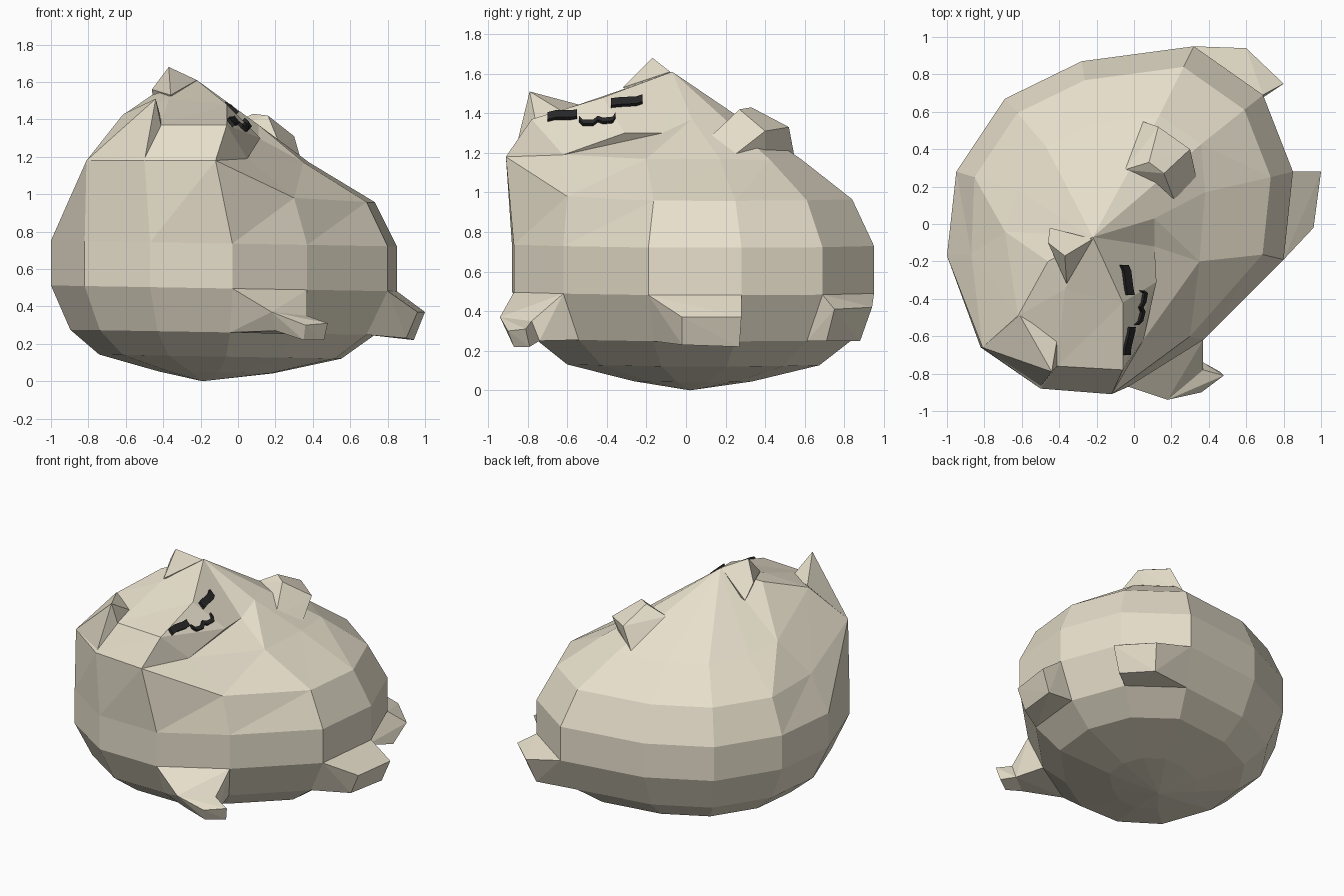
import bpy, bmesh
from mathutils import Vector
from mathutils.bvhtree import BVHTree

if "Cube" in bpy.data.objects:
    bpy.data.objects.remove(bpy.data.objects["Cube"])


def material(name, colour):
    m = bpy.data.materials.new(name)
    m.diffuse_color = (*colour, 1)
    m.use_nodes = True
    m.node_tree.nodes["Principled BSDF"].inputs["Base Color"].default_value = m.diffuse_color
    return m


CREAM = material("cream", (0.80, 0.74, 0.60))
BLACK = material("black", (0.02, 0.02, 0.02))


def finish(name, bm, mat):
    bmesh.ops.recalc_face_normals(bm, faces=bm.faces[:])
    me = bpy.data.meshes.new(name)
    bm.to_mesh(me)
    me.materials.append(mat)
    ob = bpy.data.objects.new(name, me)
    bpy.context.collection.objects.link(ob)
    return ob


def hull(name, points):
    bm = bmesh.new()
    for p in points:
        bm.verts.new(p)
    res = bmesh.ops.convex_hull(bm, input=bm.verts[:])
    junk = {g for g in res["geom_interior"] + res["geom_unused"]
            if isinstance(g, bmesh.types.BMVert)}
    bmesh.ops.delete(bm, geom=list(junk), context="VERTS")
    return finish(name, bm, CREAM)


# Body: twelve-sided girth, scaled into stacked rings
GIRTH = [(0.85, 0.28), (0.80, -0.19), (0.37, -0.62), (-0.03, -0.87),
         (-0.47, -0.88), (-0.82, -0.66), (-1.0, -0.17), (-0.95, 0.28),
         (-0.69, 0.67), (-0.28, 0.87), (0.32, 0.95), (0.69, 0.69)]
CENTRE = Vector((-0.14, 0.03))
BOTTOM, TOP = Vector((-0.19, 0.02, 0)), Vector((-0.22, -0.07, 1.61))


def ring(scale, z, override={}):
    out = []
    for i, p in enumerate(GIRTH):
        q = CENTRE + (Vector(p) - CENTRE) * scale
        out.append(Vector(override.get(i, (q.x, q.y, z - 0.017 * q.x))))
    return out


low = ring(0.88, 0.26)
wide = ring(1.0, 0.495)
shoulder = ring(0.88, 0.97, {
    2: (0.30, -0.60, 0.98), 3: (-0.12, -0.91, 1.18), 4: (-0.50, -0.88, 1.18),
    5: (-0.81, -0.66, 1.18), 6: (-0.87, -0.16, 1.0)})
neck = ring(0.60, 1.17, {
    0: (0.38, 0.17, 1.17), 1: (0.35, -0.20, 1.17), 2: (0.05, -0.62, 1.19),
    3: (-0.06, -0.78, 1.37), 4: (-0.41, -0.76, 1.37), 5: (-0.62, -0.49, 1.42),
    6: (-0.69, -0.04, 1.23)})
brow = [TOP.lerp(p, 0.5) for p in neck]
for i, p in enumerate([(0.11, 0.03, 1.37), (0.11, -0.12, 1.30),
                       (0.12, -0.31, 1.30), (-0.06, -0.42, 1.48),
                       (-0.37, -0.35, 1.51), (-0.46, -0.2, 1.53)]):
    brow[i] = Vector(p)
rings = [ring(0.33, 0.045), ring(0.70, 0.13), low, wide, ring(1.0, 0.735),
         shoulder, neck, brow]

bm = bmesh.new()
loops = [[bm.verts.new(p) for p in r] for r in rings]
bottom, top = bm.verts.new(BOTTOM), bm.verts.new(TOP)
for k in range(12):
    j = (k + 1) % 12
    bm.faces.new((bottom, loops[0][k], loops[0][j]))
    bm.faces.new((top, loops[-1][j], loops[-1][k]))
    for lo, hi in zip(loops, loops[1:]):
        bm.faces.new((lo[k], lo[j], hi[k]))
        bm.faces.new((lo[j], hi[j], hi[k]))
surface = BVHTree.FromBMesh(bm)
finish("body", bm, CREAM)


# Feet grow out of single side faces of the body
def base(i):
    return [wide[i], wide[(i + 1) % 12], low[i], low[(i + 1) % 12]]


ankle = [(0.18, -0.94, 0.37), (0.37, -0.78, 0.35),
         (0.20, -0.88, 0.27), (0.37, -0.74, 0.25)]
hull("front_foot", base(2) + ankle)
hull("front_toe", ankle + [(0.36, -0.90, 0.30), (0.48, -0.81, 0.31),
                           (0.46, -0.79, 0.22), (0.35, -0.87, 0.22)])
hull("side_foot", base(0) + [(1.0, 0.28, 0.37), (0.96, -0.02, 0.37),
                             (0.94, 0.27, 0.22), (0.90, -0.02, 0.23)])
hull("back_foot", base(10) + [(0.60, 0.94, 0.42), (0.80, 0.75, 0.41),
                              (0.56, 0.88, 0.25), (0.72, 0.71, 0.25)])

# Stubby tail on the back
hull("tail", [(0.08, 0.33, 1.43), (0.16, 0.27, 1.42), (0.30, 0.40, 1.31),
              (0.13, 0.52, 1.33), (0.34, 0.22, 1.17), (0.23, 0.09, 1.25),
              (-0.05, 0.29, 1.36), (0.04, 0.55, 1.17), (0.20, 0.40, 1.12)])

# Ears
hull("rear_ear", [(-0.37, -0.17, 1.68), (-0.22, -0.08, 1.61),
                  (-0.46, -0.10, 1.56), (-0.36, -0.32, 1.53),
                  (-0.45, -0.02, 1.46), (-0.30, -0.10, 1.45)])
hull("front_ear", [(-0.44, -0.79, 1.51), (-0.61, -0.49, 1.43),
                   (-0.41, -0.61, 1.40), (-0.81, -0.66, 1.18),
                   (-0.50, -0.87, 1.18), (-0.41, -0.76, 1.36)])


# Face marks: strips in side view (y, z) projected onto the face
def mark(name, path, half):
    bm = bmesh.new()
    sections = []
    for y, z in path:
        edge = []
        for dz in (half, -half):
            hit = surface.ray_cast(Vector((2, y, z + dz)), Vector((-1, 0, 0)))[0]
            edge.append(hit)
        n = Vector((0.69, 0.0, 0.72)) * 0.018
        sections.append([bm.verts.new(p) for p in
                         (edge[0] + n, edge[1] + n, edge[1] - n, edge[0] - n)])
    for a, b in zip(sections, sections[1:]):
        for i in range(4):
            j = (i + 1) % 4
            bm.faces.new((a[i], a[j], b[j], b[i]))
    bm.faces.new(sections[0])
    bm.faces.new(sections[-1])
    finish(name, bm, BLACK)


mark("right_eye", [(-0.38, 1.445), (-0.34, 1.45), (-0.25, 1.455), (-0.22, 1.465)], 0.018)
mark("left_eye", [(-0.70, 1.375), (-0.66, 1.385), (-0.58, 1.385), (-0.55, 1.39)], 0.018)
mark("mouth", [(-0.54, 1.365), (-0.52, 1.345), (-0.47, 1.345), (-0.445, 1.365),
               (-0.42, 1.355), (-0.37, 1.36), (-0.355, 1.385)], 0.010)
